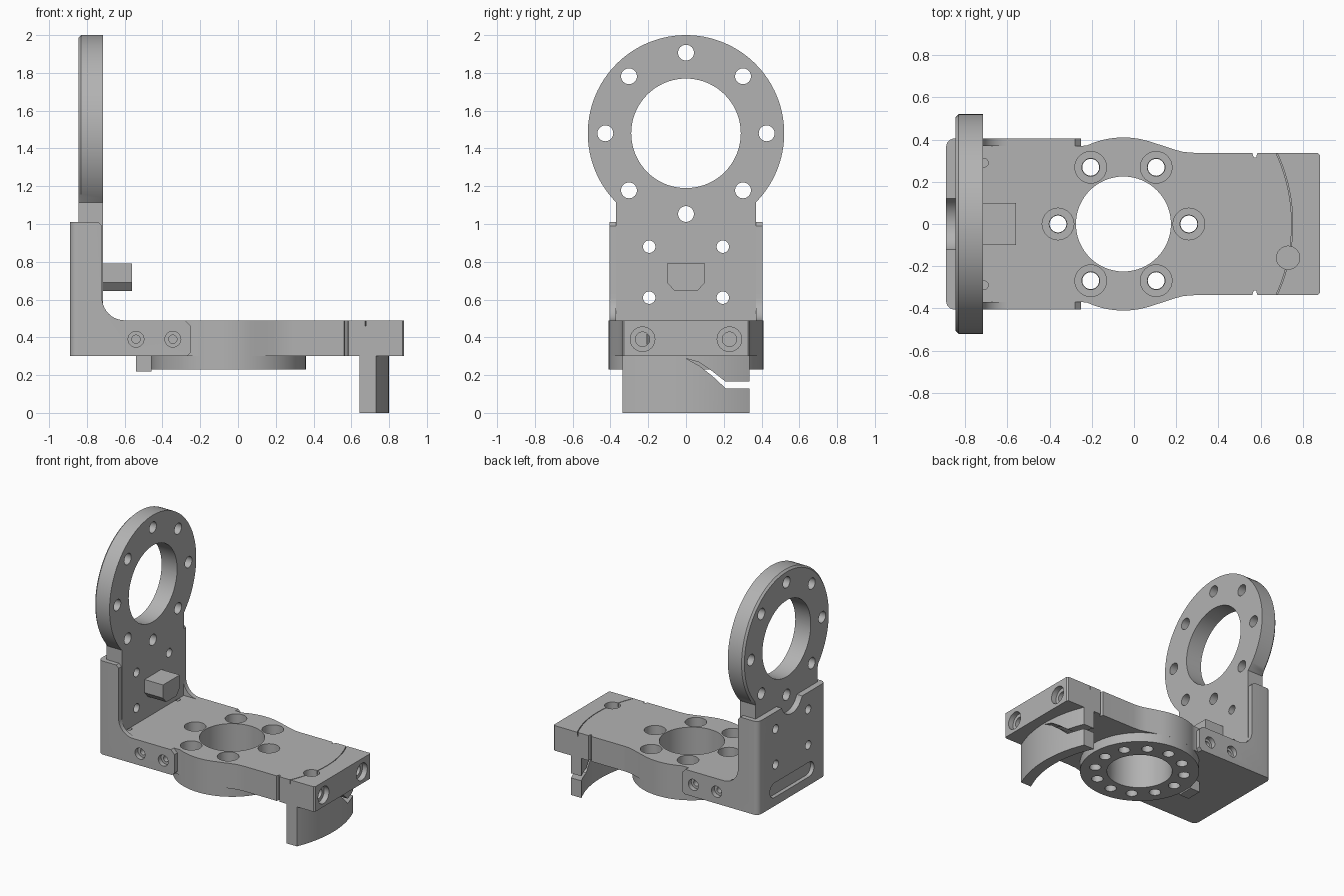
import bpy, bmesh
from math import sin, cos, pi, asin, radians

old = bpy.data.objects.get("Cube")
if old:
    bpy.data.objects.remove(old)

GREY = (0.45, 0.45, 0.45, 1)
metal = bpy.data.materials.new("grey metal")
metal.use_nodes = True
metal.diffuse_color = GREY
metal.node_tree.nodes["Principled BSDF"].inputs["Base Color"].default_value = GREY

PIVOT = -0.05  # x of the turntable axis


def arc(u, v, r, start, end, n):
    return [(u + r * cos(radians(start + (end - start) * i / n)),
             v + r * sin(radians(start + (end - start) * i / n))) for i in range(n + 1)]


def circle(u, v, r, n=32):
    return arc(u, v, r, 0, 360, n)[:-1]


def add_prism(bm, pts, axis, lo, hi):
    """Extrude an outline along an axis from lo to hi."""
    def place(u, v, w):
        return {"x": (w, u, v), "y": (u, w, v), "z": (u, v, w)}[axis]
    a = [bm.verts.new(place(u, v, lo)) for u, v in pts]
    b = [bm.verts.new(place(u, v, hi)) for u, v in pts]
    faces = [bm.faces.new(a), bm.faces.new(b)]
    for i in range(len(pts)):
        j = (i + 1) % len(pts)
        faces.append(bm.faces.new((a[i], a[j], b[j], b[i])))
    bmesh.ops.recalc_face_normals(bm, faces=faces)


def make(name, prisms, bevel_rule=None, bevel=0.0, segments=1):
    bm = bmesh.new()
    for p in prisms:
        add_prism(bm, *p)
    if bevel_rule:
        edges = [e for e in bm.edges if bevel_rule(e.verts[0].co, e.verts[1].co)]
        bmesh.ops.bevel(bm, geom=edges, offset=bevel, segments=segments,
                        profile=0.5, affect="EDGES")
    mesh = bpy.data.meshes.new(name)
    bm.to_mesh(mesh)
    bm.free()
    mesh.materials.append(metal)
    ob = bpy.data.objects.new(name, mesh)
    bpy.context.collection.objects.link(ob)
    return ob


def cut(ob, prisms):
    """Subtract prisms from a part and apply the result."""
    tool = make("cutter", prisms)
    tool.hide_render = True
    mod = ob.modifiers.new("cut", "BOOLEAN")
    mod.operation, mod.solver, mod.object = "DIFFERENCE", "EXACT", tool
    mod.use_self = True
    bpy.context.view_layer.objects.active = ob
    bpy.ops.object.modifier_apply(modifier=mod.name)
    bpy.data.objects.remove(tool)


def box(u0, u1, v0, v1):
    return [(u0, v0), (u1, v0), (u1, v1), (u0, v1)]


def mirrored(half):
    return half + [(x, -y) for x, y in reversed(half)]


# Arm with a round bulge around the bearing and small side notches
half = [(-0.845, 0.37), (-0.25, 0.37)] + arc(PIVOT, 0, 0.41, 115, 70, 14)
half += [(0.14, 0.37), (0.19, 0.353), (0.235, 0.341), (0.29, 0.337), (0.56, 0.337),
         (0.567, 0.315), (0.578, 0.315), (0.585, 0.337), (0.87, 0.337), (0.88, 0.327)]
arm = make("arm", [(mirrored(half), "z", 0.3, 0.49)])
bolts = [(PIVOT + 0.31 * cos(i * pi / 3), 0.31 * sin(i * pi / 3)) for i in range(6)]
cut(arm, [(circle(PIVOT, 0, 0.225, 64), "z", 0.2, 0.6)]
    + [(circle(x, y, 0.042), "z", 0.2, 0.42) for x, y in bolts]
    + [(circle(0.73, -0.16, 0.055), "z", 0.36, 0.6)])
cut(arm, [(circle(x, y, 0.075), "z", 0.4, 0.6) for x, y in bolts])
side_screws = [-0.54, -0.345]
cut(arm, [(circle(y, 0.39, 0.038), "x", 0.76, 0.95) for y in (-0.23, 0.23)]
    + [(circle(-0.71, y, 0.02, 16), "z", 0.44, 0.6) for y in (-0.29, 0.29)]
    + [(circle(x, 0.39, 0.022, 20), "y", s * 0.3 - 0.1, s * 0.3 + 0.1)
       for x in side_screws for s in (-1, 1)])
cut(arm, [(circle(y, 0.39, 0.065), "x", 0.84, 0.95) for y in (-0.23, 0.23)])
# Fine curved joint line across the end block
cut(arm, [(arc(PIVOT, 0, 0.802, -27, 27, 32) + arc(PIVOT, 0, 0.797, 27, -27, 32),
           "z", 0.46, 0.6)])

# Turntable ring under the arm, with twelve holes
ring = make("bearing_ring", [(circle(PIVOT, 0, 0.41, 96), "z", 0.23, 0.3)])
cut(ring, [(circle(PIVOT, 0, 0.225, 64), "z", 0.1, 0.4)]
    + [(circle(PIVOT + 0.31 * cos(i * pi / 6), 0.31 * sin(i * pi / 6), 0.04, 24),
        "z", 0.1, 0.4) for i in range(12)])
make("stop_pin", [(box(-0.54, -0.458, -0.06, 0.06), "z", 0.22, 0.3)])

# Bracket: back plate with two thin cheeks
profile = [(-0.89, 0.3), (-0.27, 0.3), (-0.25, 0.32), (-0.25, 0.46), (-0.28, 0.49)]
profile += arc(-0.6, 0.61, 0.12, 270, 180, 10) + [(-0.72, 0.99), (-0.74, 1.01), (-0.89, 1.01)]
bracket = make("bracket", [(profile, "y", -0.405, 0.405)],
               lambda a, b: a.x < -0.889 and b.x < -0.889 and abs(a.y - b.y) < 0.01,
               0.04, 6)
cut(bracket, [(box(-0.845, 0, -0.37, 0.37), "z", 0.2, 1.2)])
plate_holes = [(y, z) for y in (-0.195, 0.195) for z in (0.61, 0.88)]
slot = arc(0.21, 0.42, 0.055, -90, 90, 12) + arc(-0.21, 0.42, 0.055, 90, 270, 12)
cut(bracket, [(circle(y, z, 0.033, 24), "x", -1, -0.8) for y, z in plate_holes]
    + [(slot, "x", -1, -0.86), (circle(0, 1.055, 0.13, 48), "x", -1, -0.8)]
    + [(circle(x, 0.39, 0.042, 24), "y", s * 0.4 - 0.1, s * 0.4 + 0.1)
       for x in side_screws for s in (-1, 1)])

# Upright flange: a large ring on a square neck
outline = [(-0.37, 0.49), (0.37, 0.49)] + arc(0, 1.48, 0.52, -44.6, 224.6, 80)
flange = make("upright_flange", [(outline, "x", -0.845, -0.715)],
              lambda a, b: a.x < -0.84 and b.x < -0.84 and min(a.z, b.z) > 1.1, 0.014)
cut(flange, [(circle(0, 1.48, 0.29, 72), "x", -1, -0.6)]
    + [(circle(0.427 * cos(i * pi / 4), 1.48 + 0.427 * sin(i * pi / 4), 0.042),
        "x", -1, -0.6) for i in range(8)]
    + [(circle(y, z, 0.033, 24), "x", -1, -0.6) for y, z in plate_holes])
make("flange_lug", [([(-0.06, 0.645), (0.06, 0.645), (0.1, 0.69), (0.1, 0.79), (-0.1, 0.79),
                      (-0.1, 0.69)], "x", -0.715, -0.56)])

# Curved clamp jaw hanging below the end block, split by a bent gap
edge_out = asin(0.337 / 0.85) * 180 / pi
edge_in = asin(0.337 / 0.77) * 180 / pi
jaw = make("clamp_jaw", [(arc(PIVOT, 0, 0.85, -edge_out, edge_out, 32)
                          + arc(PIVOT, 0, 0.77, edge_in, -edge_in, 32), "z", 0, 0.3)])
cut(jaw, [([(0, 0.288), (0.07, 0.268), (0.14, 0.22), (0.21, 0.165), (0.4, 0.165),
            (0.4, 0.13), (0.21, 0.13), (0.14, 0.195), (0.07, 0.25)], "x", 0.5, 1)])

# Smooth the round walls and keep the machined edges sharp
for ob in (arm, ring, bracket, flange, jaw):
    bpy.ops.object.select_all(action="DESELECT")
    ob.select_set(True)
    bpy.context.view_layer.objects.active = ob
    bpy.ops.object.shade_smooth_by_angle(angle=radians(30))
